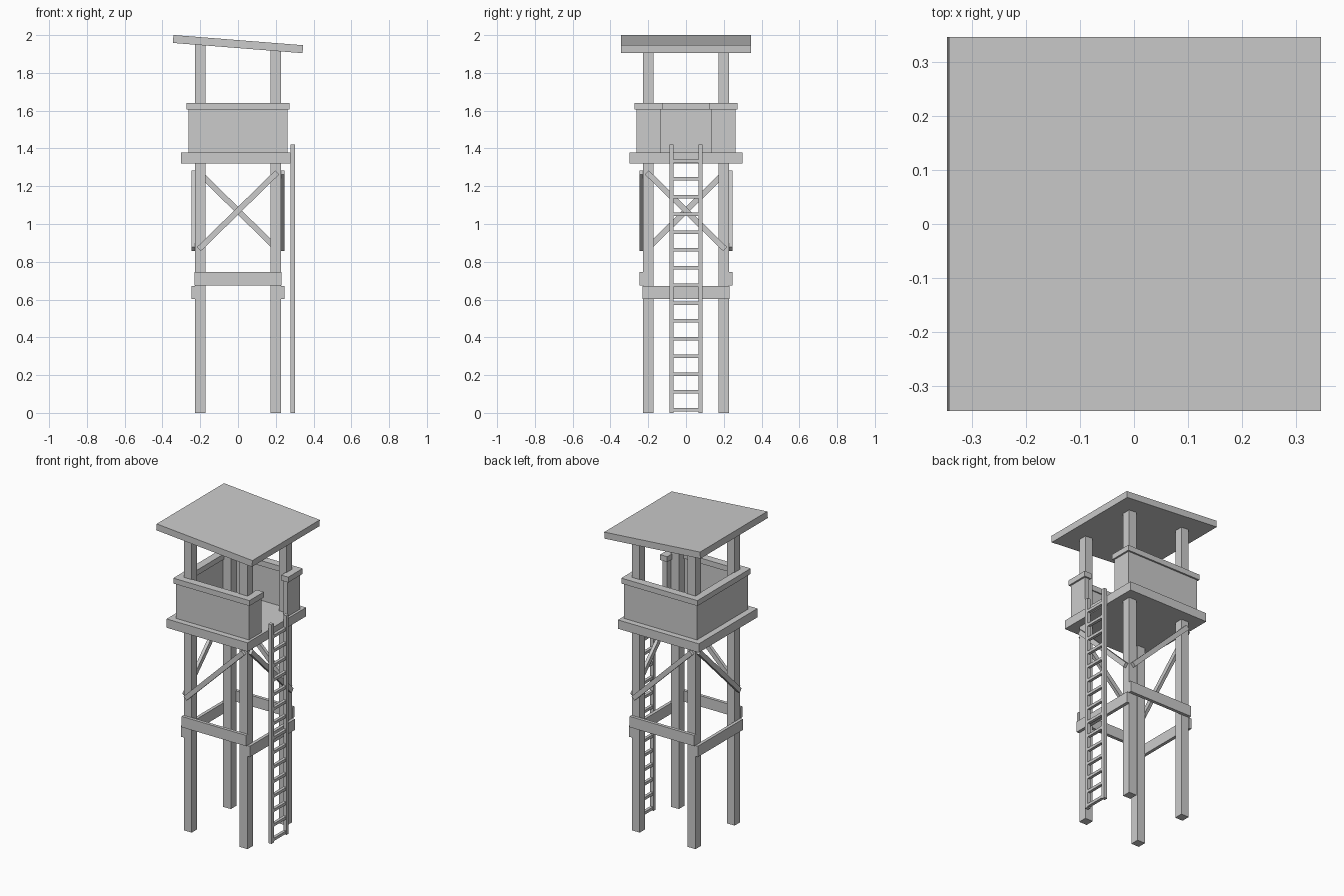
import bpy
from mathutils import Matrix

if "Cube" in bpy.data.objects:
    bpy.data.objects.remove(bpy.data.objects["Cube"])


def box(name, x, y, z, rot=None):
    """Box from (min, max) ranges, optionally rotated (angle, axis) about its centre."""
    c = [(a + b) / 2 for a, b in (x, y, z)]
    s = [b - a for a, b in (x, y, z)]
    bpy.ops.mesh.primitive_cube_add(size=1, location=c)
    ob = bpy.context.object
    ob.name = name
    m = Matrix.Diagonal((*s, 1))
    if rot:
        m = Matrix.Rotation(rot[0], 4, rot[1]) @ m
    ob.data.transform(m)
    return ob


def span(sign, a, b):
    return tuple(sorted((sign * a, sign * b)))


# Corner posts, reaching just into the sloping roof
for sx in (-1, 1):
    for sy in (-1, 1):
        box("corner_post", span(sx, 0.172, 0.228), span(sy, 0.172, 0.228),
            (0, 1.95 if sx < 0 else 1.919))

# Tilted roof slab
box("roof", (-0.3445, 0.3445), (-0.345, 0.345), (1.9315, 1.9735), (0.0785, 'Y'))

# Platform, stopping short of the ladder
box("platform", (-0.302, 0.278), (-0.3, 0.3), (1.321, 1.378))

# Parapet walls and cap rails: full on three sides, with an entrance on +x
W, C = (1.378, 1.607), (1.605, 1.64)
for s in (-1, 1):
    box("long_wall", (-0.262, 0.262), span(s, 0.23, 0.262), W)
    box("long_cap_rail", (-0.273, 0.273), span(s, 0.222, 0.273), C)
    box("entrance_wall", (0.23, 0.262), span(s, 0.135, 0.23), W)
    box("entrance_cap_rail", (0.222, 0.273), span(s, 0.125, 0.222), C)
box("rear_wall", (-0.262, -0.23), (-0.23, 0.23), W)
box("rear_cap_rail", (-0.273, -0.222), (-0.222, 0.222), C)

# Horizontal tie beams and one diagonal brace on each side of the frame
for s in (-1, 1):
    out = span(s, 0.226, 0.247)
    box("front_back_beam", (-0.231, 0.231), out, (0.675, 0.745))
    box("side_beam", out, (-0.231, 0.231), (0.603, 0.673))
    box("front_back_brace", (-0.29, 0.29), out, (1.055, 1.085), (s * 0.775, 'Y'))
    box("side_brace", out, (-0.29, 0.29), (1.055, 1.085), (-s * 0.775, 'X'))

# Ladder
for s in (-1, 1):
    box("ladder_rail", (0.279, 0.302), span(s, 0.065, 0.088), (0, 1.42))
for i in range(15):
    z = 0.017 + i * 0.094
    box("ladder_rung", (0.281, 0.3), (-0.068, 0.068), (z - 0.009, z + 0.009))
